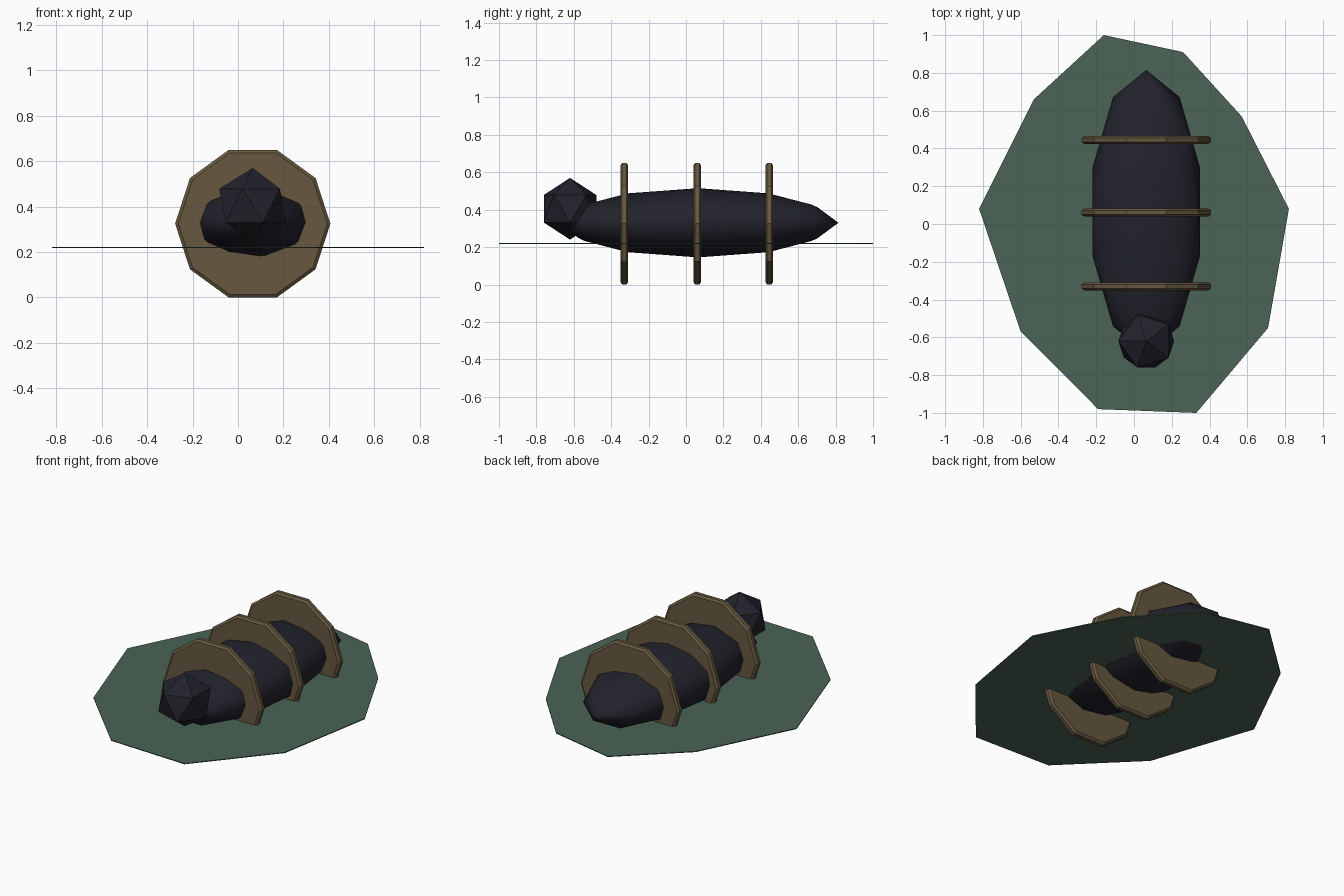
import bpy, bmesh, math

if "Cube" in bpy.data.objects:
    bpy.data.objects.remove(bpy.data.objects["Cube"])

CX = 0.065  # shared long axis of the body


def material(name, rgb):
    m = bpy.data.materials.new(name)
    m.diffuse_color = (*rgb, 1)
    m.use_nodes = True
    m.node_tree.nodes["Principled BSDF"].inputs["Base Color"].default_value = m.diffuse_color
    return m


dark = material("dark slate", (0.016, 0.016, 0.025))
brown = material("dull brown", (0.135, 0.098, 0.052))
green = material("muted green", (0.070, 0.125, 0.092))


def finish(name, bm, mat):
    mesh = bpy.data.meshes.new(name)
    bm.to_mesh(mesh)
    bm.free()
    mesh.materials.append(mat)
    obj = bpy.data.objects.new(name, mesh)
    bpy.context.collection.objects.link(obj)
    return obj


def icosphere(name, subdivisions, centre, size, mat):
    bpy.ops.mesh.primitive_ico_sphere_add(subdivisions=subdivisions, radius=1, location=centre,
                                          rotation=(0, 0, math.pi))
    obj = bpy.context.object
    obj.name = name
    obj.scale = size
    obj.data.materials.append(mat)
    return obj


# Body: long flattened ellipsoid, softly shaded
body = icosphere("body", 2, (CX, 0.065, 0.33), (0.30, 0.75, 0.185), dark)
bpy.ops.object.shade_smooth_by_angle(angle=math.radians(30))

# Head: faceted ball
icosphere("head", 1, (CX, -0.62, 0.405), (0.165, 0.165, 0.165), dark)


# Discs: ten-sided plates with chamfered rims
def disc(name, y):
    bm = bmesh.new()
    rings = []
    for r, dy in ((0.328, -0.021), (0.342, -0.011), (0.342, 0.011), (0.328, 0.021)):
        rings.append([bm.verts.new((CX + r * math.cos(i * math.tau / 10), y + dy,
                                    0.325 + r * math.sin(i * math.tau / 10))) for i in range(10)])
    for a, b in zip(rings, rings[1:]):
        for i in range(10):
            j = (i + 1) % 10
            bm.faces.new((a[i], a[j], b[j], b[i]))
    bm.faces.new(rings[0])
    bm.faces.new(rings[-1])
    bmesh.ops.recalc_face_normals(bm, faces=bm.faces)
    finish(name, bm, brown)


for name, y in (("front_disc", -0.33), ("middle_disc", 0.06), ("back_disc", 0.445)):
    disc(name, y)

# Base sheet: thin irregular ten-sided outline
outline = [(-0.16, 1.0), (0.26, 0.91), (0.57, 0.57), (0.82, 0.08), (0.71, -0.55),
           (0.33, -1.0), (-0.19, -0.98), (-0.60, -0.57), (-0.82, 0.08), (-0.53, 0.66)]
bm = bmesh.new()
loops = [[bm.verts.new((x, y, z)) for x, y in outline] for z in (0.217, 0.222)]
bm.faces.new(loops[0])
bm.faces.new(loops[1])
for i in range(10):
    j = (i + 1) % 10
    bm.faces.new((loops[0][i], loops[0][j], loops[1][j], loops[1][i]))
bmesh.ops.recalc_face_normals(bm, faces=bm.faces)
finish("base_sheet", bm, green)
